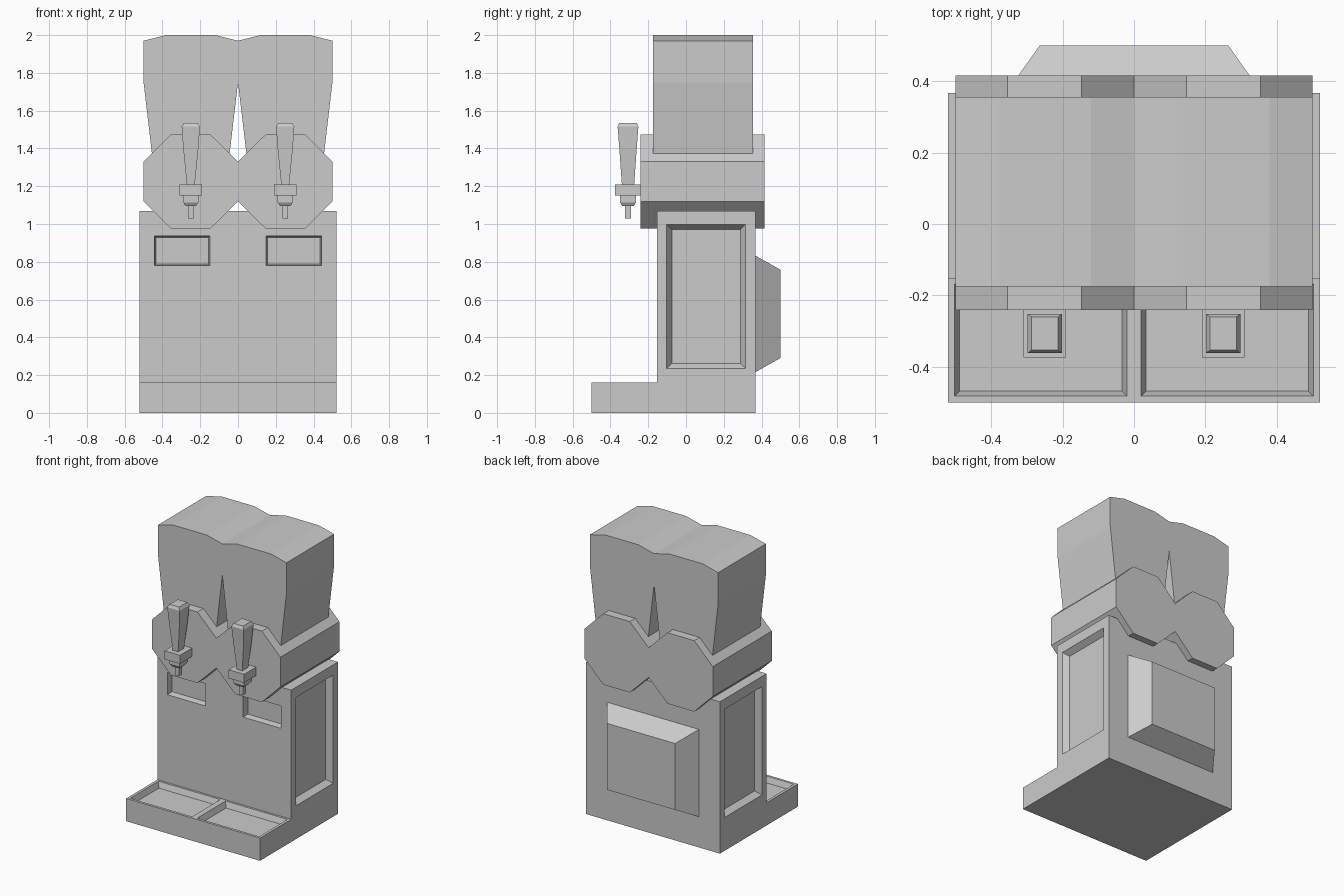
import bpy, bmesh

if "Cube" in bpy.data.objects:
    bpy.data.objects.remove(bpy.data.objects["Cube"])


def finish(name, bm):
    bmesh.ops.recalc_face_normals(bm, faces=bm.faces)
    me = bpy.data.meshes.new(name)
    bm.to_mesh(me)
    bm.free()
    ob = bpy.data.objects.new(name, me)
    bpy.context.collection.objects.link(ob)
    return ob


def prism(name, points, direction, to_world):
    """Extrude a 2D profile along a direction."""
    bm = bmesh.new()
    face = bm.faces.new([bm.verts.new(to_world(*p)) for p in points])
    ext = bmesh.ops.extrude_face_region(bm, geom=[face])
    verts = [g for g in ext["geom"] if isinstance(g, bmesh.types.BMVert)]
    bmesh.ops.translate(bm, verts=verts, vec=direction)
    return finish(name, bm)


def loft(bm, rings, to_world):
    """Closed stack of rectangles (u0, u1, v0, v1, depth)."""
    prev = None
    for u0, u1, v0, v1, d in rings:
        cur = [bm.verts.new(to_world(u, v, d))
               for u, v in ((u0, v0), (u1, v0), (u1, v1), (u0, v1))]
        if prev:
            for i in range(4):
                j = (i + 1) % 4
                bm.faces.new((prev[i], prev[j], cur[j], cur[i]))
        else:
            bm.faces.new(cur)
        prev = cur
    bm.faces.new(prev)


def recess(bm, u0, u1, v0, v1, inset, surface, depth, to_world):
    """Cutter with sloping walls; depth is signed, going into the body."""
    s = inset
    loft(bm, [(u0, u1, v0, v1, surface - depth),
              (u0, u1, v0, v1, surface),
              (u0 + s, u1 - s, v0 + s, v1 - s, surface + depth)], to_world)


def mirrored(half):
    """Complete a left-half outline running left to right."""
    return half + [(-x, z) for x, z in reversed(half) if abs(x) > 1e-6]


# cabinet with projecting drip base
side = [(-0.5, 0), (0.368, 0), (0.368, 1.07), (-0.153, 1.07), (-0.153, 0.16), (-0.5, 0.16)]
cabinet = prism("cabinet", side, (1.044, 0, 0), lambda y, z: (-0.522, y, z))

# recesses: side panels, front windows and drip trays
bm = bmesh.new()
for s in (-1, 1):
    recess(bm, -0.102, 0.315, 0.235, 0.998, 0.027, 0.522, -0.04,
           lambda u, v, d: (s * d, u, v))
    recess(bm, 0.148, 0.443, 0.78, 0.937, 0.008, -0.153, 0.04,
           lambda u, v, d: (s * u, d, v))
    recess(bm, 0.02, 0.503, -0.482, -0.168, 0.014, 0.16, -0.04,
           lambda u, v, d: (s * u, v, d))
cutter = finish("recess_cutter", bm)
cutter.hide_render = True
cutter.hide_viewport = True
cutter.display_type = 'WIRE'
mod = cabinet.modifiers.new("recesses", 'BOOLEAN')
mod.operation = 'DIFFERENCE'
mod.solver = 'EXACT'
mod.object = cutter

# tapered housing on the back
bm = bmesh.new()
loft(bm, [(-0.36, 0.36, 0.215, 0.833, 0.366), (-0.265, 0.265, 0.29, 0.758, 0.5)],
     lambda u, v, d: (u, d, v))
finish("rear_housing", bm)

# twin octagonal dispensing block
top = [(-0.5, 1.33), (-0.355, 1.475), (-0.147, 1.475), (0, 1.33),
       (0.147, 1.475), (0.355, 1.475), (0.5, 1.33)]
bottom = [(0.5, 1.12), (0.355, 0.975), (0.147, 0.975), (0, 1.12),
          (-0.147, 0.975), (-0.355, 0.975), (-0.5, 1.12)]
prism("octagon_block", top + bottom, (0, 0.657, 0), lambda x, z: (x, -0.241, z))

# twin hopper: shared top, split lower legs
left = [(-0.053, 1.3), (-0.447, 1.3), (-0.5, 1.75), (-0.5, 1.97),
        (-0.38, 2.0), (-0.12, 2.0), (0, 1.97)]
outline = mirrored(left) + [(0, 1.75)]
prism("twin_hopper", outline, (0, 0.531, 0), lambda x, z: (x, -0.175, z))

# taps: handle, collar and nozzle, all square in section
handle = [(0.02, 0.032, 1.2), (0.04, 0.046, 1.4), (0.048, 0.055, 1.515), (0.037, 0.046, 1.535)]
collar = [(0.06, 0.068, 1.15), (0.06, 0.068, 1.21)]
nozzle = [(0.015, 0.017, 1.03), (0.015, 0.017, 1.095), (0.028, 0.03, 1.095),
          (0.04, 0.043, 1.115), (0.04, 0.043, 1.155)]
for label, cx in (("left", -0.25), ("right", 0.25)):
    for part, rings in (("handle", handle), ("collar", collar), ("nozzle", nozzle)):
        bm = bmesh.new()
        loft(bm, [(cx - a, cx + a, -0.307 - b, -0.307 + b, z) for a, b, z in rings],
             lambda u, v, d: (u, v, d))
        finish(f"{label}_tap_{part}", bm)
